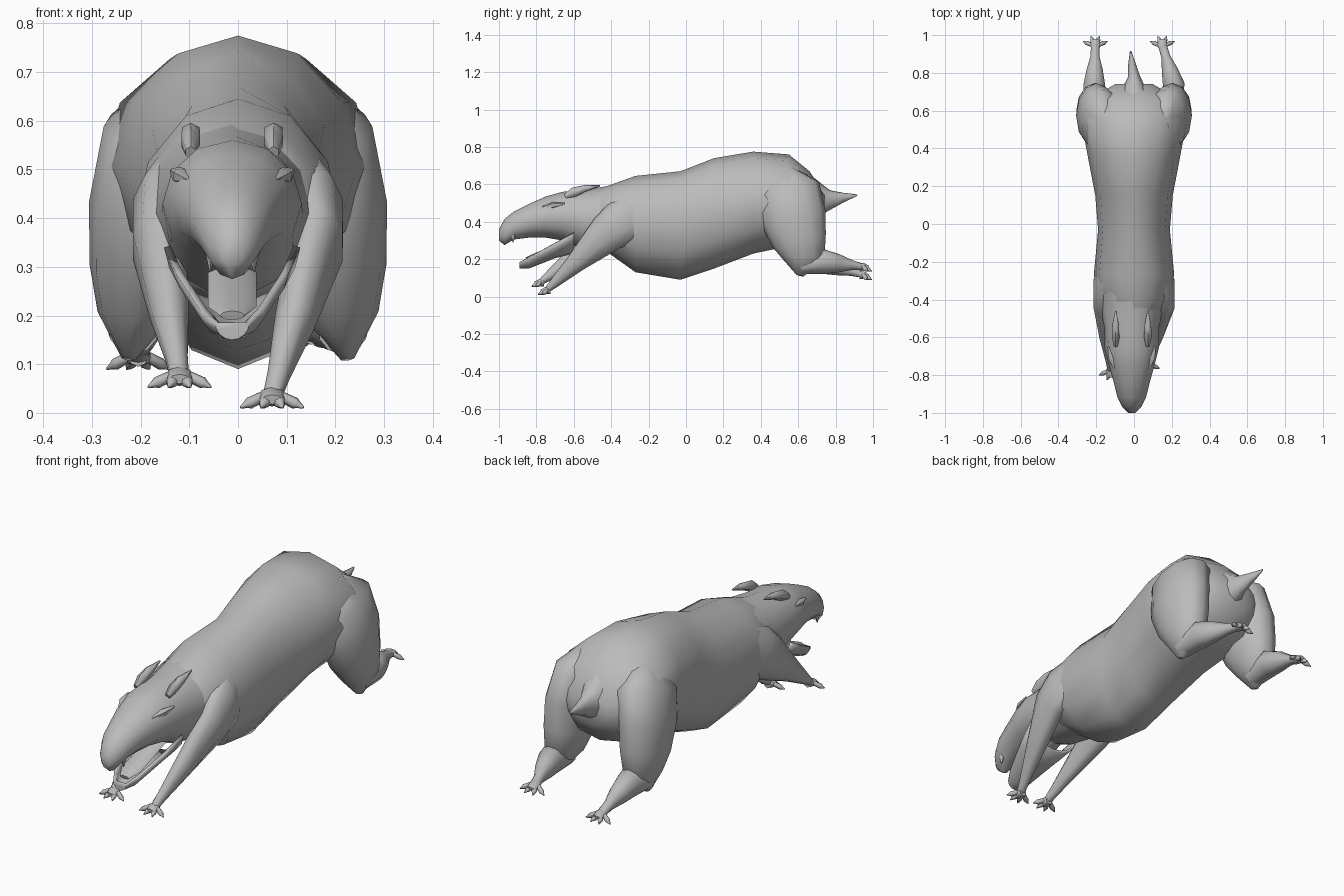
import bpy, bmesh, math
from mathutils import Vector

default_cube = bpy.data.objects.get("Cube")
if default_cube:
    bpy.data.objects.remove(default_cube)

grey = (.5, .5, .5, 1)
clay = bpy.data.materials.new("plain grey")
clay.use_nodes = True
clay.diffuse_color = grey
clay.node_tree.nodes["Principled BSDF"].inputs["Base Color"].default_value = grey


def finish(name, bm):
    """Turn the bmesh into a smooth-shaded object that keeps its sharp edges."""
    bmesh.ops.recalc_face_normals(bm, faces=bm.faces)
    mesh = bpy.data.meshes.new(name)
    bm.to_mesh(mesh)
    bm.free()
    mesh.materials.append(clay)
    obj = bpy.data.objects.new(name, mesh)
    bpy.context.collection.objects.link(obj)
    bpy.ops.object.select_all(action='DESELECT')
    obj.select_set(True)
    bpy.context.view_layer.objects.active = obj
    bpy.ops.object.shade_smooth_by_angle(angle=math.radians(60))
    return obj


def skin(name, rings, closed=True):
    """Bridge neighbouring rings of points and cap the ends."""
    bm = bmesh.new()
    loops = [[bm.verts.new(point) for point in ring] for ring in rings]
    for near, far in zip(loops, loops[1:]):
        for k in range(0 if closed else 1, len(near)):
            bm.faces.new((near[k - 1], near[k], far[k], far[k - 1]))
    bm.faces.new(loops[0])
    if closed:
        bm.faces.new(loops[-1])
    return finish(name, bm)


def ellipse(centre, across, up, sides, start=math.pi / 2, sweep=math.tau):
    """Points round an ellipse, beginning at its top."""
    angles = [start + sweep * k / sides for k in range(sides)]
    return [centre + across * math.cos(a) + up * math.sin(a) for a in angles]


def hull(name, rows, x=0, sides=12):
    """Upright rings from rows of (y, bottom, top, half width)."""
    rings = []
    for y, bottom, top, width in rows:
        centre = Vector((x, y, (bottom + top) / 2))
        rings.append(ellipse(centre, Vector((width, 0, 0)), Vector((0, 0, (top - bottom) / 2)), sides))
    return skin(name, rings)


def limb(name, joints, radii, sides=8):
    """Rings square to a chain of joints; radii are (half width, half depth)."""
    rings = []
    for i, (joint, (width, depth)) in enumerate(zip(joints, radii)):
        before, after = joints[max(i - 1, 0)], joints[min(i + 1, len(joints) - 1)]
        along = (after - before).normalized()
        across = (Vector((1, 0, 0)) - along * along.x).normalized()
        rings.append(ellipse(joint, across * width, across.cross(along) * depth, sides))
    return skin(name, rings)


def paw(name, wrist, forward, drop):
    """Palm with four fanned, clawed toes; forward is the sign of the y direction."""
    heel = wrist - Vector((0, forward * .02, 0))
    ball = wrist + Vector((0, forward * .03, -drop / 4))
    limb(name + "_palm", [heel, wrist, ball], [(.02, .02), (.03, .02), (.02, .01)])
    for i, spread in enumerate((-1, -.35, .35, 1)):
        reach = .06 - .04 * abs(spread)
        root = wrist + Vector((spread * .02, 0, 0))
        tip = wrist + Vector((spread * .065, forward * reach, -drop))
        knuckle, claw = root.lerp(tip, .6), root.lerp(tip, .75)
        thick = .011
        girth = [(thick * part, thick * part) for part in (1, 1.1, .7, .2)]
        limb(f"{name}_toe_{i + 1}", [root, knuckle, claw, tip], girth, sides=6)


# Trunk from neck to rump
hull("body", [
    (-.5, .27, .565, .12), (-.41, .23, .595, .18), (-.27, .13, .645, .213),
    (-.03, .09, .67, .19), (.15, .15, .74, .205), (.36, .23, .775, .245),
    (.55, .27, .76, .28), (.66, .31, .67, .24), (.74, .42, .55, .1)])

# Skull, muzzle and neck, turned slightly to one side
head_x = -.012
hull("head", [
    (-1, .3, .36, .02), (-.97, .275, .415, .05), (-.92, .305, .455, .075),
    (-.84, .315, .495, .095), (-.75, .315, .535, .12), (-.66, .3, .56, .143),
    (-.55, .25, .57, .145), (-.36, .22, .6, .18)], head_x)

# Open lower jaw: a thin trough of half ellipses widening towards the cheeks
trough = []
for y, rim, width, depth in [(-.89, .185, .035, .035), (-.84, .21, .065, .06),
                             (-.7, .285, .115, .08), (-.6, .34, .14, .11)]:
    trough.append(ellipse(Vector((head_x, y, rim)), Vector((width, 0, 0)),
                          Vector((0, 0, depth)), 9, math.pi, math.pi * 9 / 8))
jaw = skin("lower_jaw", trough, closed=False)
shell = jaw.modifiers.new("thickness", 'SOLIDIFY')
shell.thickness = .014

# Tongue lying in the trough
tongue_tip, tongue_root = Vector((head_x, -.855, .2)), Vector((head_x, -.6, .29))
limb("tongue", [tongue_tip, tongue_tip.lerp(tongue_root, .2), tongue_root],
     [(.025, .01), (.05, .015), (.05, .02)])

# Paired parts; the paws differ because of the stride
strides = [("left", 1, Vector((.07, -.745, .033)), Vector((.15, .948, .16))),
           ("right", -1, Vector((-.12, -.78, .075)), Vector((-.205, .948, .115)))]
for label, side, hand, foot in strides:

    def at(x, y, z):
        """A point on this side of the body."""
        return Vector((side * x, y, z))

    # Foreleg reaching forward and down
    elbow = at(.162, -.42, .34)
    limb(label + "_foreleg",
         [at(.12, -.24, .47), at(.15, -.33, .4), elbow, elbow.lerp(hand, .5), elbow.lerp(hand, .85), hand],
         [(.06, .1), (.07, .13), (.056, .105), (.042, .055), (.024, .028), (.02, .015)], sides=10)
    paw(label + "_forepaw", hand, -1, .022)

    # Heavy thigh down to the knee
    limb(label + "_thigh",
         [at(.13, .5, .66), at(.17, .54, .56), at(.2, .575, .42), at(.205, .605, .3),
          at(.212, .63, .2), at(.225, .61, .112)],
         [(.06, .08), (.11, .18), (.107, .175), (.1, .147), (.077, .11), (.015, .02)], sides=12)

    # Shank trailing back from the knee to the foot
    hock = at(.21, .74, .187)
    limb(label + "_shank",
         [at(.215, .61, .165), hock, hock.lerp(foot, .35), hock.lerp(foot, .7), foot],
         [(.05, .045), (.06, .066), (.045, .05), (.025, .027), (.024, .015)], sides=10)
    paw(label + "_hind_paw", foot, 1, .025)

    # Folded ear laid back along the skull
    ear_x = head_x + side * .085
    limb(label + "_ear",
         [Vector((ear_x, y, z)) for y, z in ((-.645, .535), (-.6, .558), (-.54, .578), (-.46, .592))],
         [(.012, .014), (.022, .026), (.021, .018), (.003, .004)], sides=6)

    # Brow ridge and the pointed corner of the upper lip
    brow = Vector((head_x + side * .105, -.71, .487))
    slant = Vector((side * .018, .06, .01))
    limb(label + "_brow", [brow - slant, brow, brow + slant],
         [(.006, .006), (.02, .018), (.006, .006)], sides=6)
    lip = Vector((head_x + side * .045, -.925, .33))
    limb(label + "_lip_point", [lip, lip - Vector((0, 0, .04))], [(.012, .014), (.002, .002)], sides=6)

# Short upturned tail on a broad root
tail_path = [(0, .66, .53), (0, .735, .515), (0, .78, .52), (-.01, .84, .53), (-.018, .915, .542)]
limb("tail", [Vector(point) for point in tail_path],
     [(.09, .11), (.055, .075), (.032, .048), (.022, .026), (.004, .004)])
